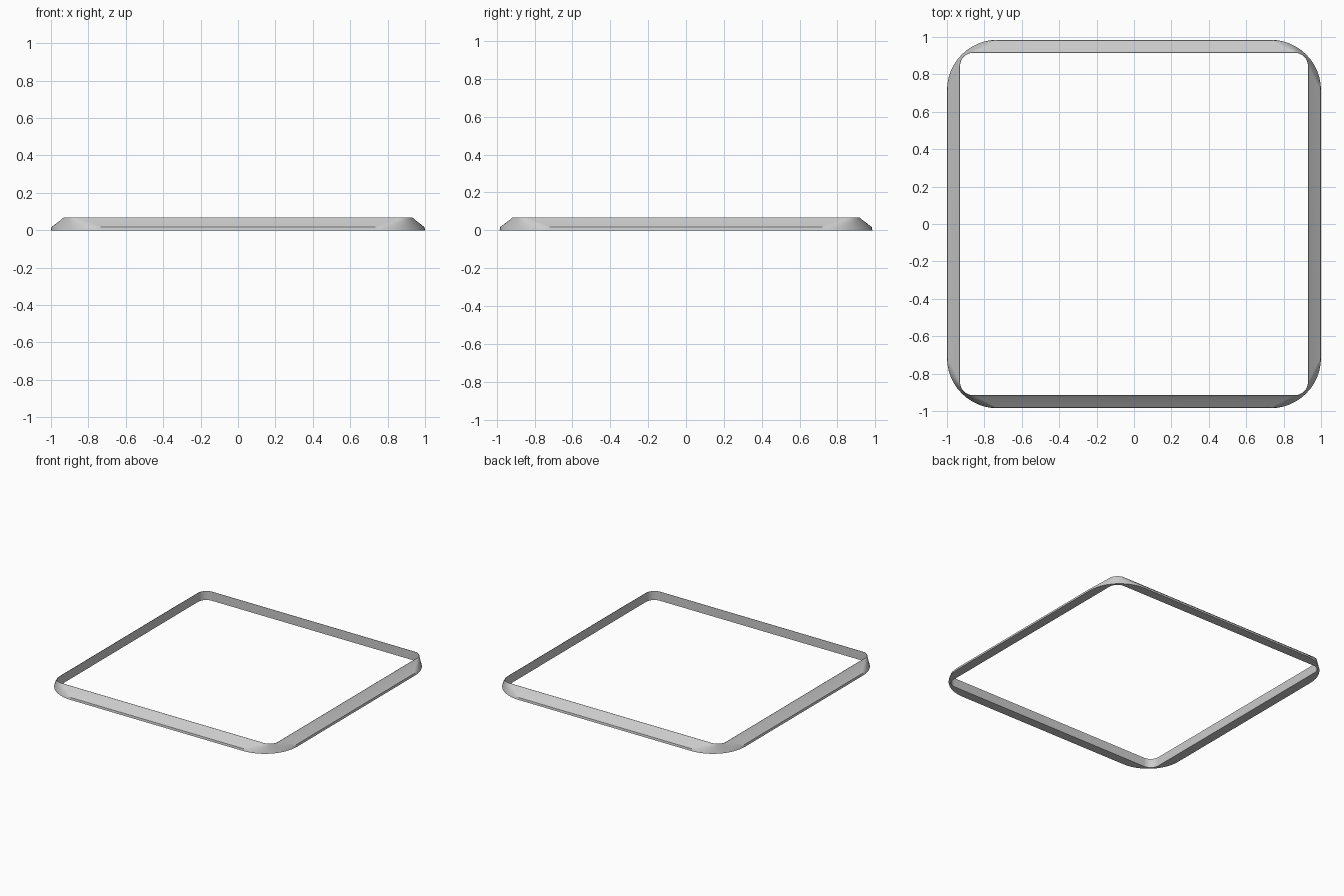
import bpy, bmesh, math

cube = bpy.data.objects.get("Cube")
if cube:
    bpy.data.objects.remove(cube)

HALF_X, HALF_Y = 1.0, 0.985
SEGMENTS = 12


def rounded_rectangle(inset, z, radius):
    """Points of one horizontal loop, counter-clockwise."""
    points = []
    for corner, (sx, sy) in enumerate([(1, 1), (-1, 1), (-1, -1), (1, -1)]):
        cx = sx * (HALF_X - inset - radius)
        cy = sy * (HALF_Y - inset - radius)
        for i in range(SEGMENTS + 1):
            a = (corner + i / SEGMENTS) * math.pi / 2
            points.append((cx + radius * math.cos(a), cy + radius * math.sin(a), z))
    return points


# Frame cross-section: inset from the outer edge, height, corner radius
section = [
    (0.0, 0.0, 0.27),       # outer foot
    (0.003, 0.017, 0.27),   # top of the lip
    (0.055, 0.057, 0.115),  # end of the slope
    (0.068, 0.069, 0.075),  # top rim
    (0.07, 0.069, 0.07),
    (0.07, 0.0, 0.07),      # inner foot
]

# Loft the loops into a closed ring
bm = bmesh.new()
loops = [[bm.verts.new(p) for p in rounded_rectangle(*s)] for s in section]
count = len(loops[0])
for k, low in enumerate(loops):
    high = loops[(k + 1) % len(loops)]
    for i in range(count):
        j = (i + 1) % count
        bm.faces.new((low[i], low[j], high[j], high[i]))
bmesh.ops.recalc_face_normals(bm, faces=bm.faces)
mesh = bpy.data.meshes.new("frame")
bm.to_mesh(mesh)
bm.free()

frame = bpy.data.objects.new("frame", mesh)
bpy.context.collection.objects.link(frame)

# Plain grey material
grey = bpy.data.materials.new("light grey")
grey.use_nodes = True
colour = (0.6, 0.6, 0.6, 1)
grey.diffuse_color = colour
grey.node_tree.nodes["Principled BSDF"].inputs["Base Color"].default_value = colour
mesh.materials.append(grey)

# Smooth corners, sharp profile edges
bpy.ops.object.select_all(action="DESELECT")
frame.select_set(True)
bpy.context.view_layer.objects.active = frame
bpy.ops.object.shade_smooth_by_angle(angle=math.radians(30))
